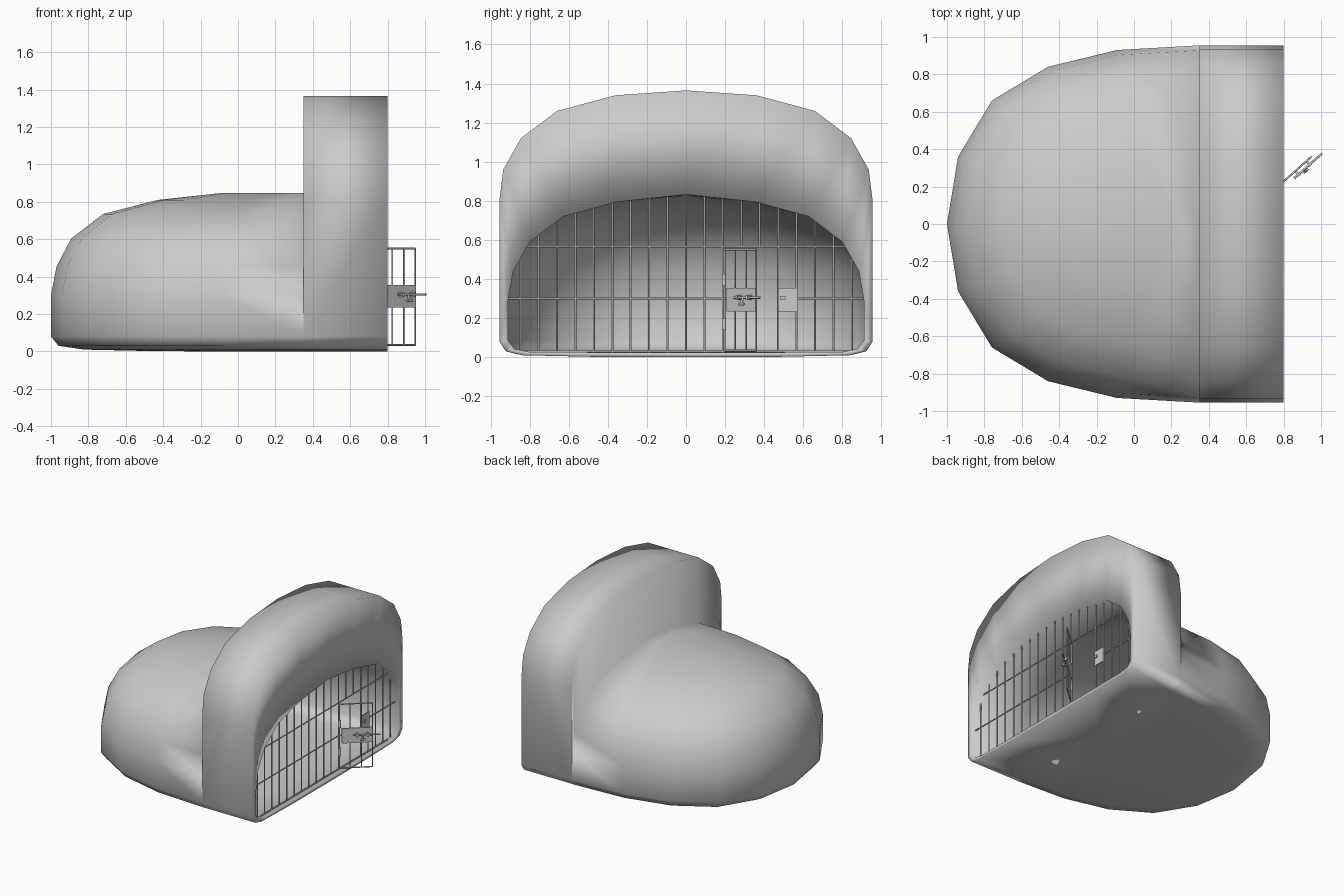
import bpy, bmesh, math
from mathutils import Vector

if "Cube" in bpy.data.objects:
    bpy.data.objects.remove(bpy.data.objects["Cube"])

X0, X1 = 0.35, 0.80          # back and front of the tall arch
# half plan of the dome, unit radii (depth, side)
half = [(0, 1), (.326, .974), (.6, .88), (.822, .691), (.956, .377), (1, 0)]
plan = [(a, -b) for a, b in half] + half[-2::-1]
# shell levels: scale in x, scale in y, outer z, inner z
levels = [(.3, 0, 0, .025), (.6, .5, .002, .025), (.867, .88, .01, .027), (.97, .965, .03, .042),
          (1, 1, .08, .085), (1, 1, .3, .29), (.978, .972, .455, .44), (.919, .879, .605, .59),
          (.793, .69, .735, .72), (.578, .385, .81, .795), (.319, 0, .848, .832)]
arch = [(0, 0), (.48, .002), (.84, .01), (.92, .03), (.955, .08), (.955, .80), (.935, .96),
        (.845, 1.12), (.66, 1.26), (.36, 1.34), (0, 1.365)]
RIN, ROUT = (1.29, .91), (1.35, .955)


def grid(bm, rows):
    vs = [[bm.verts.new(p) for p in r] for r in rows]
    for a, b in zip(vs, vs[1:]):
        for i in range(len(a) - 1):
            bm.faces.new((a[i], a[i + 1], b[i + 1], b[i]))


def dome_rows(r, k):
    return [[(X0 - r[0] * sx * a, r[1] * sy * b, z[k]) for a, b in plan]
            for sx, sy, *z in levels]


# one-piece shell: dome, cavity and tall arch
bm = bmesh.new()
grid(bm, dome_rows(ROUT, 0))
grid(bm, [[(X1, r[0][1], r[0][2])] + r + [(X1, r[-1][1], r[-1][2])] for r in dome_rows(RIN, 1)])
for s in (-1, 1):
    rows = []
    for (y, z), (sx, sy, zo, zi) in zip(arch, levels):
        rows.append([(X0, s * ROUT[1] * sy, zo), (X0, s * y, z), (X1, s * y, z),
                     (X1, s * RIN[1] * sy, zi)])
    grid(bm, rows)
# ridge pieces closing the flat top and floor lines
bmesh.ops.remove_doubles(bm, verts=bm.verts, dist=0.0005)
bmesh.ops.recalc_face_normals(bm, faces=bm.faces)
me = bpy.data.meshes.new("shelter_shell")
bm.to_mesh(me)
bm.free()
shell = bpy.data.objects.new("shelter_shell", me)
bpy.context.collection.objects.link(shell)
for p in me.polygons:
    p.use_smooth = True


def build(name, rods=(), boxes=()):
    """rods: (start, end, radius); boxes: (centre, direction angle, size)"""
    b = bmesh.new()
    for p, q, r in rods:
        p, q = Vector(p), Vector(q)
        d = q - p
        g = bmesh.ops.create_cone(b, cap_ends=True, segments=8, radius1=r, radius2=r, depth=d.length)
        rot = d.to_track_quat('Z', 'Y').to_matrix()
        for v in g['verts']:
            v.co = rot @ v.co + (p + q) / 2
    for c, ang, size in boxes:
        g = bmesh.ops.create_cube(b, size=1)
        for v in g['verts']:
            x, y, z = (v.co[i] * size[i] for i in range(3))
            v.co = Vector(c) + Vector((x * math.cos(ang) - y * math.sin(ang),
                                       x * math.sin(ang) + y * math.cos(ang), z))
    m = bpy.data.meshes.new(name)
    b.to_mesh(m)
    b.free()
    o = bpy.data.objects.new(name, m)
    bpy.context.collection.objects.link(o)
    bpy.ops.object.select_all(action='DESELECT')
    o.select_set(True)
    bpy.context.view_layer.objects.active = o
    bpy.ops.object.shade_smooth_by_angle(angle=math.radians(50))
    return o


def roof(y):
    """height of the opening at y"""
    pts = [(RIN[1] * l[1], l[3]) for l in levels[5:]]
    for (ya, za), (yb, zb) in zip(pts, pts[1:]):
        if yb <= abs(y) <= ya:
            return za + (zb - za) * (ya - abs(y)) / (ya - yb)
    return .29


# fixed grille, with a doorway between bars 2 and 5
XG, STEP, R = 0.765, 0.0943, 0.005
DL, DR, DT = 2 * STEP, 5 * STEP, 0.565
rods = []
for k in range(-9, 10):
    y = k * STEP
    rods.append(((XG, y, DT if k in (3, 4) else .025), (XG, y, roof(y)), R))
rods += [((XG, -.83, DT), (XG, .83, DT), R),
         ((XG, -.91, .3), (XG, DL, .3), R), ((XG, DR, .3), (XG, .91, .3), R),
         ((XG, -.89, .03), (XG, .89, .03), R)]
build("grille", rods)

# open door swung outward
ANG = math.atan2(.165, .185)
D = Vector((math.cos(ANG), math.sin(ANG), 0))
N = Vector((D.y, -D.x, 0))
H = Vector((XG, DL + .008, 0))
W = .245


def at(t, z, n=0):
    return H + D * t + N * n + Vector((0, 0, z))


rods = [(at(t, .035), at(t, .55), r) for t, r in ((0, R), (.08, R), (.165, R), (W, .003))]
rods += [(at(0, z), at(W, z), R) for z in (.035, .3, .55)]
build("door", rods, [(at(W / 2 + .01, .295), ANG, (W - .02, .009, .12))])
build("hinges", [((XG + .006, DL + .006, z), (XG + .006, DL + .006, z + .06), .011)
                 for z in (.14, .365)])

# sliding bolt, its brackets and handle
build("door_bolt", [(at(.10, .305, .025), at(.30, .305, .025), .006),
                    (at(.17, .305, .025), at(.17, .27, .04), .006),
                    (at(.155, .272, .036), at(.19, .272, .036), .008)],
      [(at(t, .305, .018), ANG, (.014, .034, .026)) for t in (.13, .21)])

# lock plate with bolt catch on the grille
build("lock_plate", (), [((XG + .008, .52, .295), 0, (.008, .10, .12)),
                         ((XG + .016, .495, .305), 0, (.014, .026, .018))])
